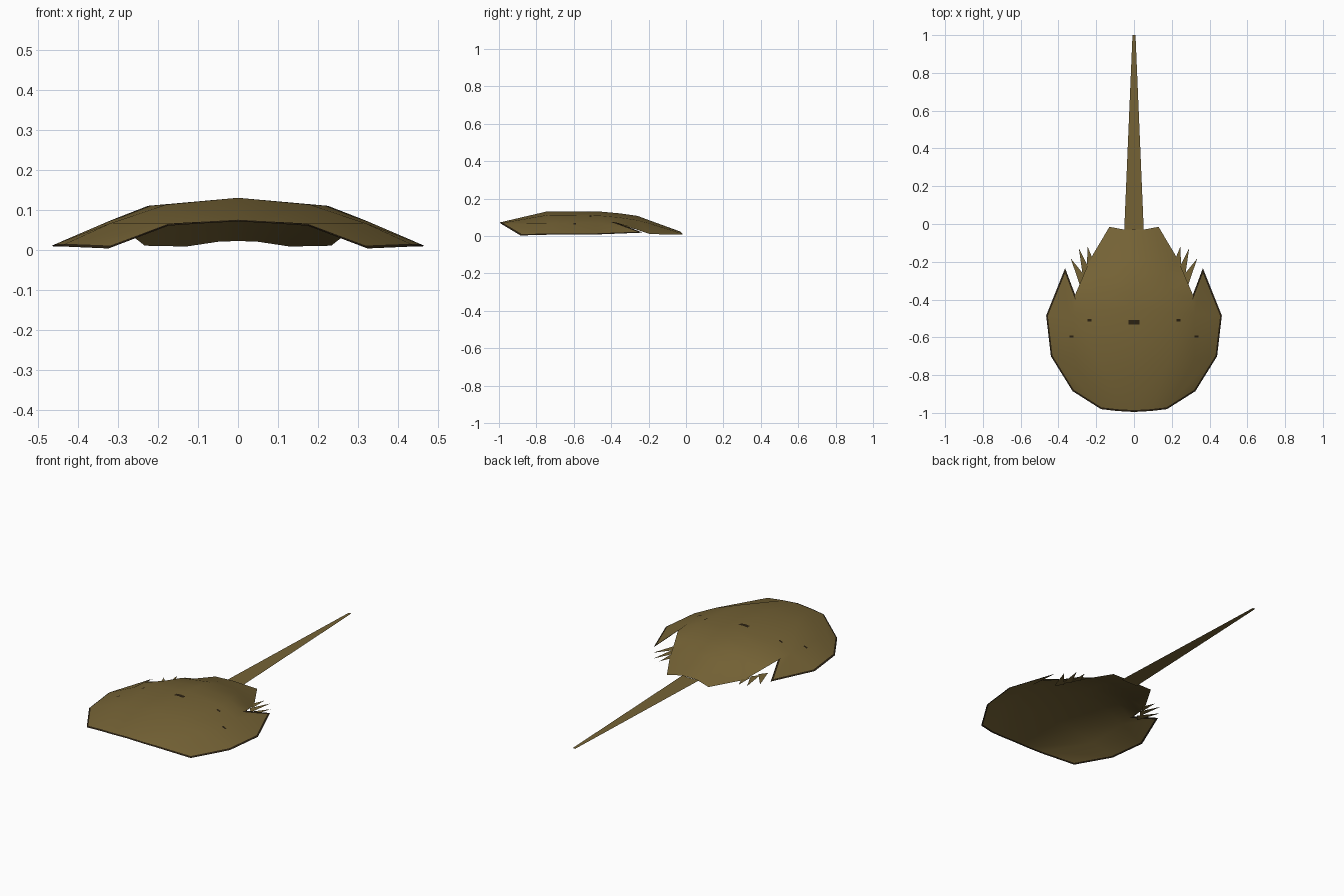
import bpy
import bmesh

default_cube = bpy.data.objects.get("Cube")
if default_cube:
    bpy.data.objects.remove(default_cube, do_unlink=True)


def make_material(name, colour):
    material = bpy.data.materials.new(name)
    material.use_nodes = True
    material.diffuse_color = colour
    material.node_tree.nodes["Principled BSDF"].inputs["Base Color"].default_value = colour
    return material


olive = make_material("olive_brown_shell", (.178, .124, .036, 1))
dark = make_material("dark_brown_rim", (.025, .016, .006, 1))


def make_part(name, points, faces, *materials):
    """Create a mesh object from points and faces."""
    mesh = bpy.data.meshes.new(name)
    mesh.from_pydata(points, [], faces)
    for material in materials:
        mesh.materials.append(material)
    part = bpy.data.objects.new(name, mesh)
    bpy.context.collection.objects.link(part)
    return part


def mirror(part):
    modifier = part.modifiers.new("mirror_sides", "MIRROR")
    modifier.use_axis[0] = True


# Shell cross-sections from the front rim to the tail, centre line outwards
sections = [
    [(0, -.995, .073), (.09, -.99, .068), (.175, -.98, .062), (.325, -.885, .005)],
    [(0, -.75, .13), (.18, -.74, .113), (.32, -.72, .066), (.44, -.7, .01)],
    [(0, -.45, .13), (.225, -.47, .11), (.32, -.475, .073), (.465, -.485, .01)],
    [(0, -.36, .122), (.2, -.36, .1), (.312, -.375, .073)],
    [(0, -.26, .108), (.17, -.26, .085), (.273, -.285, .043)],
    [(0, -.19, .082), (.13, -.19, .066), (.234, -.19, .012)],
    [(0, -.03, .024), (.05, -.03, .022), (.13, -.015, .01)],
]
spur_tip = (.365, -.235, .02)

points, starts = [], []
for section in sections:
    starts.append(len(points))
    points.extend(section)

faces = []
for row in range(len(sections) - 1):
    columns = min(len(sections[row]), len(sections[row + 1]))
    a, b = starts[row], starts[row + 1]
    for column in range(columns - 1):
        faces.append((a + column, a + column + 1, b + column + 1, b + column))

# Pointed rear corner of the head shield, beside the notch
points.append(spur_tip)
corner, notch = starts[2] + 2, starts[3] + 2
faces.append((corner, corner + 1, len(points) - 1, notch))
shell = make_part("shell", points, faces, olive, dark)

# Join both halves and inset a dark rim around the head shield
bm = bmesh.new()
bm.from_mesh(shell.data)
bmesh.ops.mirror(bm, geom=bm.verts[:] + bm.edges[:] + bm.faces[:], axis="X", merge_dist=.0005)
bmesh.ops.recalc_face_normals(bm, faces=bm.faces)
rim = bmesh.ops.inset_region(bm, faces=bm.faces[:], thickness=.01,
                             use_boundary=True, use_even_offset=True)["faces"]
for face in rim:
    centre = face.calc_center_median()
    face.material_index = int(abs(centre.x) > .3 or centre.y < -.4)
bm.to_mesh(shell.data)
bm.free()

bpy.ops.object.select_all(action="DESELECT")
shell.select_set(True)
bpy.context.view_layer.objects.active = shell
bpy.ops.object.shade_smooth_by_angle(angle=.9)
thickness = shell.modifiers.new("inner_layer", "SOLIDIFY")
thickness.thickness = .002
thickness.offset = -1
thickness.use_rim = False

# Small dark eye spots laid onto the shell
spot_layout = [("middle", 0, -.52, .028, .011),
               ("inner_left", .235, -.51, .01, .006), ("inner_right", -.235, -.51, .01, .006),
               ("outer_left", .33, -.595, .01, .006), ("outer_right", -.33, -.595, .01, .006)]
for label, x, y, w, d in spot_layout:
    spot = make_part(label + "_eye_spot",
                     [(x - w, y - d, .2), (x, y - d, .2), (x + w, y - d, .2),
                      (x + w, y + d, .2), (x, y + d, .2), (x - w, y + d, .2)],
                     [(0, 1, 4, 5), (1, 2, 3, 4)], dark)
    wrap = spot.modifiers.new("lay_on_shell", "SHRINKWRAP")
    wrap.target = shell
    wrap.wrap_method = "PROJECT"
    wrap.use_project_z = True
    wrap.use_negative_direction = True
    wrap.use_positive_direction = False
    wrap.wrap_mode = "ABOVE_SURFACE"
    wrap.offset = .0015

# Flat side spines
spine_layout = [("front", (.272, -.3), (.335, -.182)),
                ("middle", (.255, -.255), (.292, -.127)),
                ("rear", (.232, -.21), (.247, -.117))]
for label, (x, y), tip in spine_layout:
    spine = make_part(label + "_spines",
                      [(x - .016, y + .02, .014), (x + .016, y - .02, .014), (*tip, .014)],
                      [(0, 1, 2)], olive)
    mirror(spine)

# Long flat tapering tail
make_part("tail",
          [(-.052, -.04, .015), (.052, -.04, .015), (.008, 1, .015), (-.008, 1, .015)],
          [(0, 1, 2, 3)], olive)
